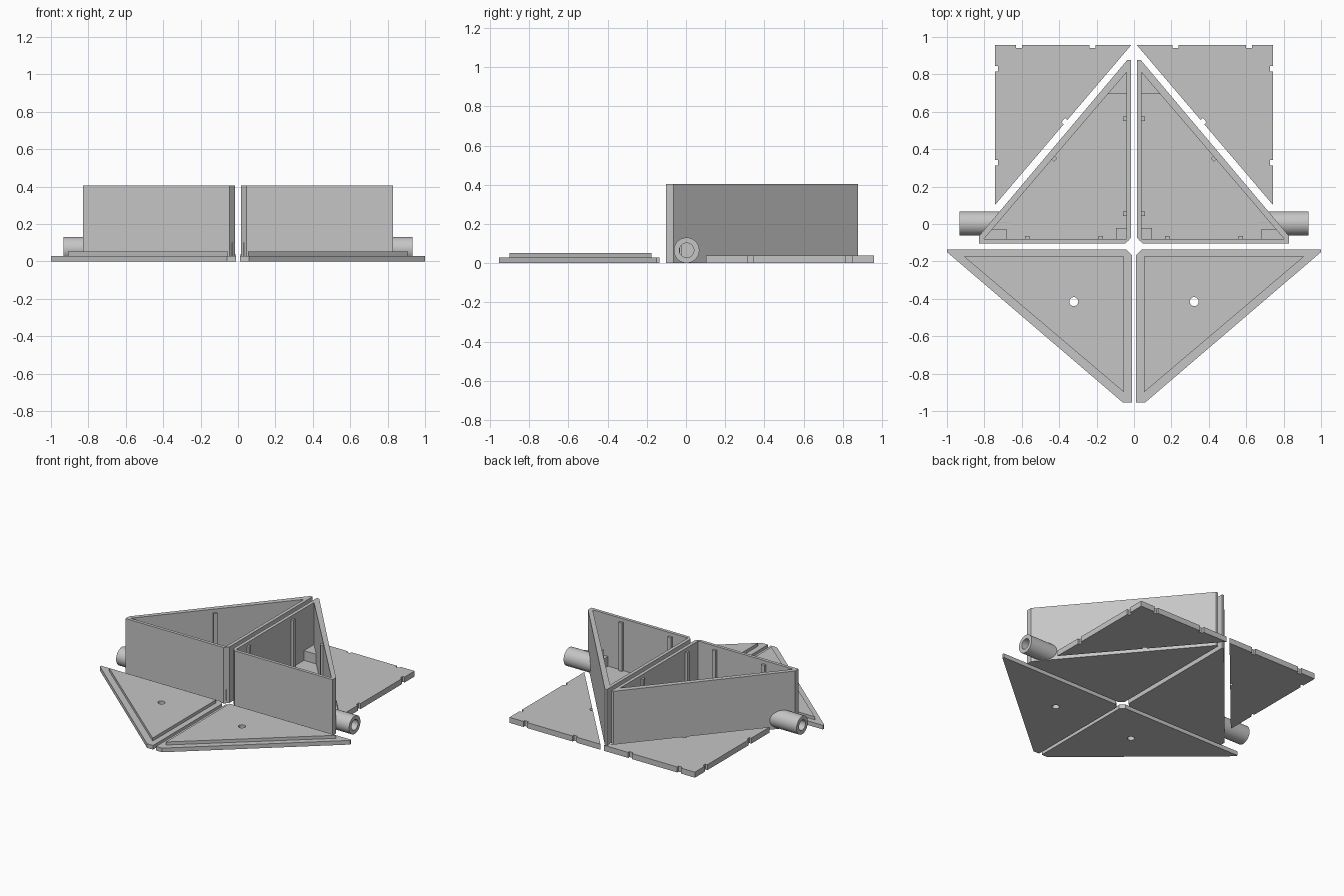
import bpy, bmesh, math
from mathutils import Vector, Matrix

if "Cube" in bpy.data.objects:
    bpy.data.objects.remove(bpy.data.objects["Cube"], do_unlink=True)

grey = bpy.data.materials.new("plain grey")
grey.use_nodes = True
grey.diffuse_color = (0.56, 0.56, 0.56, 1)
grey.node_tree.nodes["Principled BSDF"].inputs["Base Color"].default_value = grey.diffuse_color


def add_object(name, bm):
    bmesh.ops.recalc_face_normals(bm, faces=bm.faces)
    mesh = bpy.data.meshes.new(name)
    bm.to_mesh(mesh)
    bm.free()
    mesh.materials.append(grey)
    obj = bpy.data.objects.new(name, mesh)
    bpy.context.collection.objects.link(obj)
    return obj


def prism(name, outline, z0, z1):
    """Extrude a flat outline from z0 up to z1."""
    bm = bmesh.new()
    base = bm.faces.new([bm.verts.new((x, y, z0)) for x, y in outline])
    top = bmesh.ops.extrude_face_region(bm, geom=[base])["geom"]
    verts = [g for g in top if isinstance(g, bmesh.types.BMVert)]
    bmesh.ops.translate(bm, verts=verts, vec=(0, 0, z1 - z0))
    return add_object(name, bm)


def bar(name, x, y, angle, width, depth, z0, z1):
    """Upright bar centred on a wall line that runs at the given angle."""
    turn = Matrix.Rotation(angle, 2)
    corners = [(-1, -1), (1, -1), (1, 1), (-1, 1)]
    pts = [turn @ Vector((a * width / 2, b * depth / 2)) for a, b in corners]
    return prism(name, [(x + p.x, y + p.y) for p in pts], z0, z1)


def cylinder(name, radius, length, centre, along_x=False):
    bm = bmesh.new()
    bmesh.ops.create_cone(bm, cap_ends=True, segments=48, radius1=radius,
                          radius2=radius, depth=length)
    if along_x:
        bm.transform(Matrix.Rotation(math.pi / 2, 4, 'Y'))
    bm.transform(Matrix.Translation(centre))
    return add_object(name, bm)


def cut(target, *cutters):
    """Subtract the cutters, bake the result and drop the cutters."""
    for c in cutters:
        mod = target.modifiers.new("cut", 'BOOLEAN')
        mod.operation, mod.solver, mod.object = 'DIFFERENCE', 'EXACT', c
    graph = bpy.context.evaluated_depsgraph_get()
    baked = bpy.data.meshes.new_from_object(target.evaluated_get(graph))
    target.modifiers.clear()
    target.data = baked
    for c in cutters:
        bpy.data.objects.remove(c, do_unlink=True)
    return target


def mirror(*objs):
    for obj in objs:
        mod = obj.modifiers.new("mirror", 'MIRROR')
        mod.use_mirror_merge = False


HEIGHT, FLOOR = 0.405, 0.03
PIPE = dict(y=0.003, z=0.066, outer=0.065, bore=0.037)

# Open triangular box with a bored end
box = prism("box", [(0.017, -0.075), (0.045, -0.103), (0.828, -0.103), (0.828, -0.063),
                    (0.035, 0.878), (0.017, 0.878)], 0, HEIGHT)
cavity = prism("cavity", [(0.041, 0.81), (0.041, -0.08), (0.803, -0.08)], FLOOR, 0.6)
bore = cylinder("bore", PIPE["bore"], 0.4, (0.86, PIPE["y"], PIPE["z"]), True)
mirror(cut(box, cavity, bore))

# Pipe stub, trimmed to sit within the sloping wall
bm = bmesh.new()
rings = []
for x, r in ((0.6, PIPE["outer"]), (0.932, PIPE["outer"]),
             (0.932, PIPE["bore"]), (0.6, PIPE["bore"])):
    rings.append([bm.verts.new((x, PIPE["y"] + r * math.cos(i * math.tau / 48),
                                PIPE["z"] + r * math.sin(i * math.tau / 48)))
                  for i in range(48)])
for a, b in zip(rings, rings[1:]):
    for i in range(48):
        j = (i + 1) % 48
        bm.faces.new((a[i], a[j], b[j], b[i]))
bmesh.ops.bisect_plane(bm, geom=bm.verts[:] + bm.edges[:] + bm.faces[:],
                       plane_co=(0.816, -0.07, 0), plane_no=(0.94, 0.793, 0),
                       clear_inner=True)
for f in bm.faces:
    f.smooth = abs(f.normal.x) < 0.5
for e in bm.edges:
    if len(e.link_faces) == 2:
        e.smooth = e.calc_face_angle() < 0.6
pipe = add_object("pipe", bm)
mirror(pipe)

# Ribs on the inner walls
slope = math.atan2(-0.89, 0.762)
upright = math.pi / 2
for x, y, angle in ((0.041, 0.562, upright), (0.041, 0.055, upright),
                    (0.178, -0.08, 0), (0.57, -0.08, 0), (0.432, 0.353, slope)):
    mirror(bar("wall_rib", x, y, angle, 0.025, 0.034, FLOOR - 0.01, HEIGHT - 0.025))

# Low blocks in the inner corners
corner_blocks = {
    "back_corner_block": [(0.03, 0.695), (0.143, 0.695), (0.035, 0.82)],
    "inner_corner_block": [(0.03, -0.09), (0.096, -0.09), (0.096, -0.022), (0.03, -0.022)],
    "outer_corner_block": [(0.68, -0.09), (0.81, -0.09), (0.763, -0.03), (0.68, -0.03)],
}
for name, outline in corner_blocks.items():
    mirror(prism(name, outline, FLOOR - 0.01, 0.1))

# Lid with a raised inset panel and a hole through both
HOLE = (0.322, -0.415, 0)
lid = prism("lid", [(0.012, -0.165), (0.042, -0.136), (1, -0.136), (1, -0.15),
                    (0.06, -0.954), (0.012, -0.954)], 0, 0.03)
panel = prism("lid_panel", [(0.053, -0.175), (0.908, -0.175), (0.053, -0.9)], 0.03, 0.052)
for part in (lid, panel):
    mirror(cut(part, cylinder("hole", 0.024, 0.3, HOLE)))

# Flat plate with notched edges
plate = prism("notched_plate", [(0.014, 0.958), (0.742, 0.958), (0.742, 0.103)], 0, 0.04)
plate_slope = math.atan2(-0.855, 0.728)
notches = [bar("notch", x, y, angle, 0.03, 0.032, -0.1, 0.1)
           for x, y, angle in ((0.222, 0.958, 0), (0.615, 0.958, 0),
                               (0.742, 0.83, upright), (0.742, 0.328, upright),
                               (0.366, 0.545, plate_slope))]
mirror(cut(plate, *notches))
